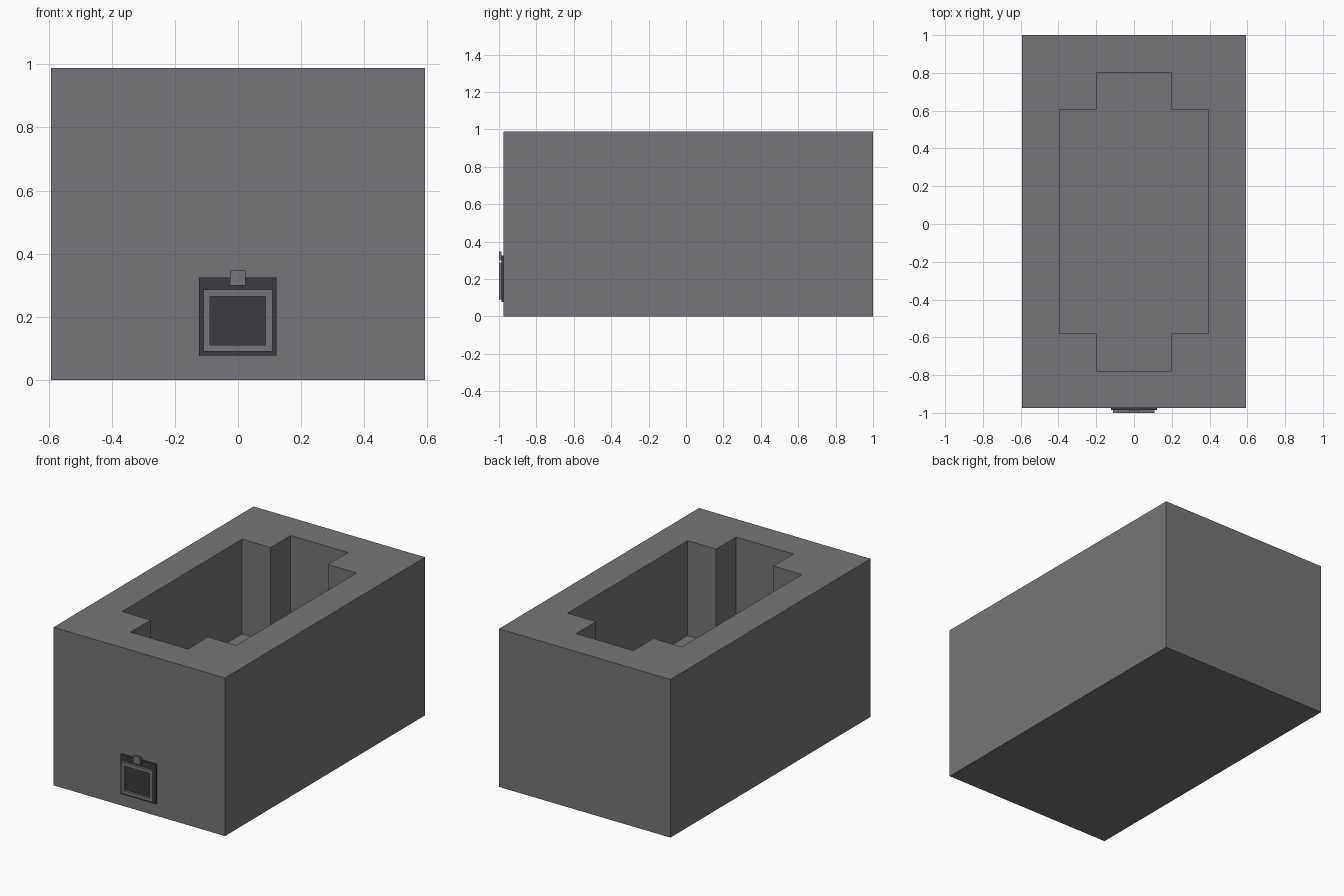
import bpy
import bmesh

if "Cube" in bpy.data.objects:
    bpy.data.objects.remove(bpy.data.objects["Cube"])

U = 0.1975            # wall thickness module
BACK = 1.0
CY = BACK - 5 * U     # centre of the block along y
FRONT = CY - 5 * U


def material(name, rgb):
    m = bpy.data.materials.new(name)
    m.diffuse_color = (*rgb, 1.0)
    m.use_nodes = True
    m.node_tree.nodes["Principled BSDF"].inputs["Base Color"].default_value = m.diffuse_color
    return m


GREY = material("stone grey", (0.18, 0.176, 0.19))
DARK = material("dark grey", (0.046, 0.043, 0.05))


def prism(name, outline, vec, mat):
    """Extrude a flat outline along vec into a closed solid."""
    bm = bmesh.new()
    face = bm.faces.new([bm.verts.new(p) for p in outline])
    ext = bmesh.ops.extrude_face_region(bm, geom=[face])
    verts = [g for g in ext["geom"] if isinstance(g, bmesh.types.BMVert)]
    bmesh.ops.translate(bm, verts=verts, vec=vec)
    bmesh.ops.recalc_face_normals(bm, faces=bm.faces)
    me = bpy.data.meshes.new(name)
    bm.to_mesh(me)
    bm.free()
    me.materials.append(mat)
    ob = bpy.data.objects.new(name, me)
    bpy.context.collection.objects.link(ob)
    return ob


def box(name, x, y, z, mat):
    base = [(x[0], y[0], z[0]), (x[1], y[0], z[0]), (x[1], y[1], z[0]), (x[0], y[1], z[0])]
    return prism(name, base, (0, 0, z[1] - z[0]), mat)


# Solid block with a cross-shaped pocket open at the top
block = box("block", (-3 * U, 3 * U), (FRONT, BACK), (0, 5 * U), GREY)
quarter = [(2, -3), (2, 3), (1, 3), (1, 4)]
cross = quarter + [(-1, 4), (-1, 3), (-2, 3), (-2, -3), (-1, -3), (-1, -4), (1, -4), (1, -3)]
cutter = prism("pocket_cutter", [(x * U, CY + y * U, 2 * U) for x, y in cross], (0, 0, 4 * U), GREY)
cutter.hide_render = True
cutter.hide_viewport = True

cut = block.modifiers.new("pocket", "BOOLEAN")
cut.operation = "DIFFERENCE"
cut.solver = "EXACT"
cut.object = cutter

# Small hatch on the front: dark plate, raised frame and top latch
PLATE = -0.986
box("hatch_plate", (-0.123, 0.122), (PLATE, FRONT), (0.077, 0.325), DARK)
for side, x in (("left", (-0.11, -0.088)), ("right", (0.087, 0.109))):
    box("hatch_frame_" + side, x, (-1.0, PLATE), (0.09, 0.287), GREY)
for side, z in (("bottom", (0.09, 0.111)), ("top", (0.265, 0.287))):
    box("hatch_frame_" + side, (-0.088, 0.087), (-1.0, PLATE), z, GREY)
box("hatch_latch", (-0.025, 0.023), (-1.0, PLATE), (0.299, 0.347), GREY)
